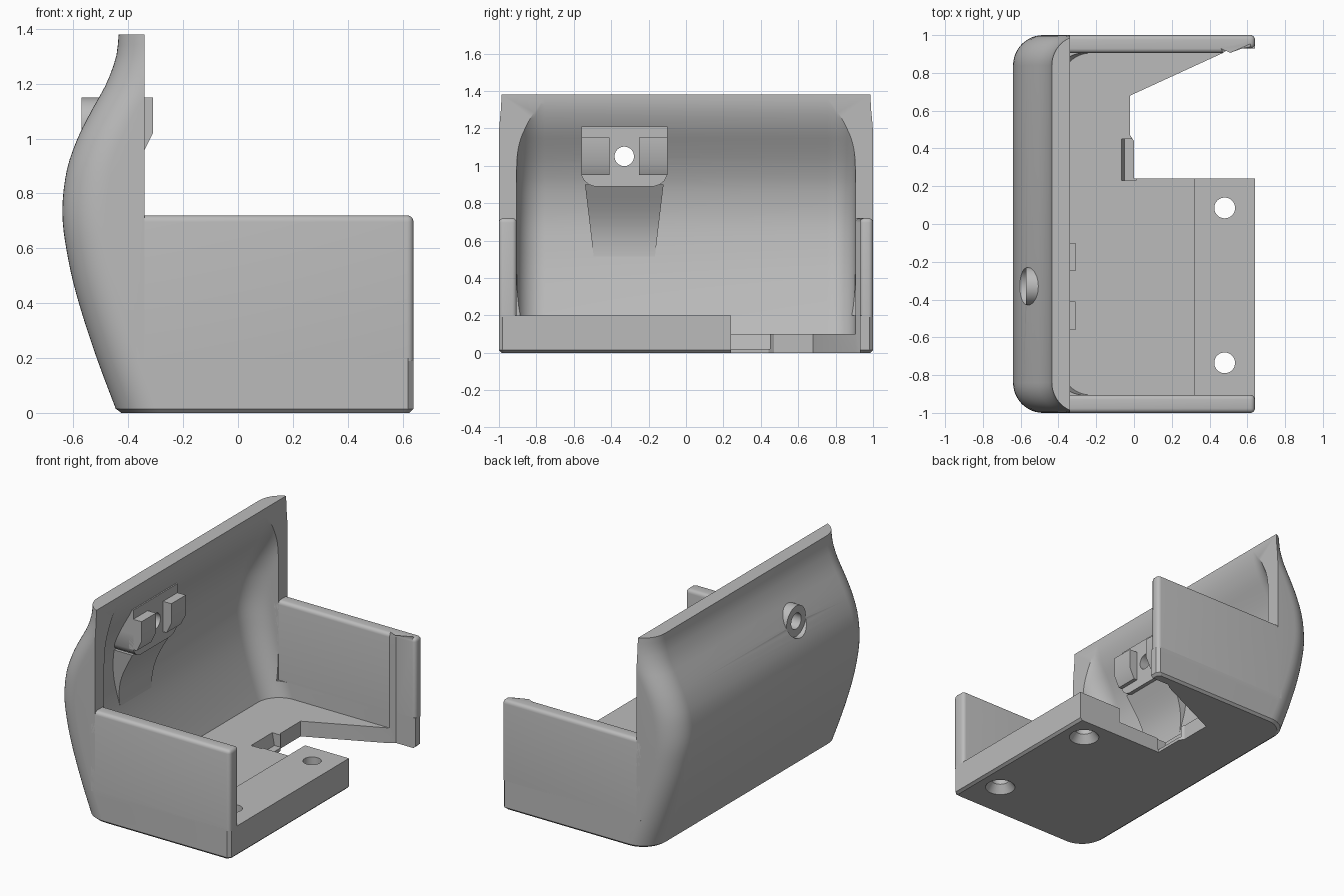
import bpy, bmesh, math
from mathutils import Matrix, Vector

old = bpy.data.objects.get("Cube")
if old:
    bpy.data.objects.remove(old, do_unlink=True)

grey = bpy.data.materials.new("plain grey")
grey.use_nodes = True
grey.diffuse_color = (0.5, 0.5, 0.5, 1)
grey.node_tree.nodes["Principled BSDF"].inputs["Base Color"].default_value = (0.5, 0.5, 0.5, 1)

FRONT, LIP = 0.64, -0.34      # open end, and edge of the curved shell
HALF, INNER = 1.0, 0.905      # outer and inner half widths
HOLE_Y, HOLE_Z = -0.33, 1.05  # rear screw position

# Height and x of the curved outer shell
PROFILE = [(0, -.44), (.2, -.515), (.4, -.58), (.55, -.617), (.72, -.64), (.88, -.625),
           (1, -.585), (1.1, -.535), (1.2, -.48), (1.3, -.444), (1.38, -.435)]


def shell_x(z):
    """Smooth cubic through the profile points."""
    p = PROFILE
    z = min(max(z, p[0][0]), p[-1][0])
    i = max(k for k in range(len(p) - 1) if p[k][0] <= z)

    def slope(k):
        a, b = p[max(k - 1, 0)], p[min(k + 1, len(p) - 1)]
        return (b[1] - a[1]) / (b[0] - a[0])

    h = p[i + 1][0] - p[i][0]
    t = (z - p[i][0]) / h
    return ((2*t**3 - 3*t*t + 1) * p[i][1] + (t**3 - 2*t*t + t) * h * slope(i)
            + (3*t*t - 2*t**3) * p[i + 1][1] + (t**3 - t*t) * h * slope(i + 1))


def add_object(name, bm):
    bmesh.ops.recalc_face_normals(bm, faces=bm.faces)
    mesh = bpy.data.meshes.new(name)
    bm.to_mesh(mesh)
    bm.free()
    mesh.materials.append(grey)
    obj = bpy.data.objects.new(name, mesh)
    bpy.context.collection.objects.link(obj)
    return obj


def loft_mesh(rings):
    bm = bmesh.new()
    rows = [[bm.verts.new(co) for co in ring] for ring in rings]
    n = len(rows[0])
    for a, b in zip(rows, rows[1:]):
        for i in range(n):
            j = (i + 1) % n
            bm.faces.new((a[i], a[j], b[j], b[i]))
    bm.faces.new(rows[0])
    bm.faces.new(rows[-1])
    return bm


def loft(name, rings):
    return add_object(name, loft_mesh(rings))


def upright(points, low, high):
    return [[(x, y, z) for x, y in points] for z in (low, high)]


def sideways(points, y0, y1):
    return [[(x, y, z) for x, z in points] for y in (y0, y1)]


def block(name, x0, x1, y0, y1, z0, z1):
    return loft(name, upright([(x0, y0), (x1, y0), (x1, y1), (x0, y1)], z0, z1))


def cylinder(name, start, end, r1, r2):
    a, b = Vector(start), Vector(end)
    d = b - a
    bm = bmesh.new()
    bmesh.ops.create_cone(bm, cap_ends=True, segments=40, radius1=r1, radius2=r2, depth=d.length,
                          matrix=Matrix.Translation((a + b) / 2) @ d.to_track_quat('Z', 'Y').to_matrix().to_4x4())
    return add_object(name, bm)


def cut(obj, cutters):
    for c in cutters:
        mod = obj.modifiers.new("cut", 'BOOLEAN')
        mod.operation, mod.solver, mod.object = 'DIFFERENCE', 'EXACT', c
    bpy.context.view_layer.update()
    graph = bpy.context.evaluated_depsgraph_get()
    mesh = bpy.data.meshes.new_from_object(obj.evaluated_get(graph))
    obj.modifiers.clear()
    obj.data = mesh


def section(z, back, half, front, radius, corner):
    """Plan outline with two rounded rear corners and trimmed front corners."""
    side = [(front, half - corner), (front - corner, half)]
    for i in range(13):
        a = math.pi / 2 * (1 + i / 12)
        side.append((back + radius + radius * math.cos(a), half - radius + radius * math.sin(a)))
    return [(x, y, z) for x, y in side] + [(x, -y, z) for x, y in reversed(side)]


# Curved shell with the floor
levels = [0.015 + (1.38 - 0.015) * i / 36 for i in range(37)]
rings = [section(0, shell_x(0) + .015, HALF - .015, FRONT - .015, .15, .02)]
rings += [section(z, shell_x(z), HALF, FRONT, .16, .02) for z in levels]
body = loft("curved_shell_and_floor", rings)

inside = [0.1 + 1.3 * i / 36 for i in range(37)]
cavity = loft("cavity_cutter", [section(z, shell_x(z) + .097, INNER, 1, .15, .02) for z in inside])
opening = block("opening_cutter", LIP, 1.2, -1.2, 1.2, .2, 1.6)
cutout = loft("floor_cutout_cutter", upright(
    [(.8, .24), (0, .24), (0, .44), (-.02, .47), (-.02, .68), (.47, INNER), (.5, .93), (.8, .93)], -.1, .3))
notch = loft("notch_cutter", sideways([(-.07, .12), (.01, .12), (.01, .02), (-.05, .02)], .23, .45))
counterbore = cylinder("counterbore_cutter", (-.8, HOLE_Y, HOLE_Z), (-.57, HOLE_Y, HOLE_Z), .1, .1)
rear_hole = cylinder("rear_hole_cutter", (-.9, HOLE_Y, HOLE_Z), (0, HOLE_Y, HOLE_Z), .052, .052)
floor_holes = []
for y in (.085, -.735):
    floor_holes.append(cylinder("floor_hole_cutter", (.48, y, -.1), (.48, y, .4), .055, .055))
    floor_holes.append(cylinder("countersink_cutter", (.48, y, -.01), (.48, y, .06), .1, .05))
cut(body, [cavity, opening, cutout, notch, counterbore, rear_hole] + floor_holes)

# Raised step along the open end of the floor
step = block("floor_step", .32, FRONT, -.92, .24, .09, .2)
cut(step, floor_holes)
parts = [body, step]


# Side walls, rounded along the top and the open end
def side_wall(name, outline):
    bm = loft_mesh(upright(outline, .19, .72))
    edges = [e for e in bm.edges
             if all(v.co.z > .71 for v in e.verts) and any(v.co.x > LIP for v in e.verts)
             or all(v.co.x > FRONT - .01 for v in e.verts) and any(v.co.z > .71 for v in e.verts)]
    bmesh.ops.bevel(bm, geom=edges, offset=.024, segments=4, profile=.5, affect='EDGES')
    return add_object(name, bm)


BACK = -.37
parts.append(side_wall("right_side_wall", [(BACK, -HALF), (FRONT, -HALF), (FRONT, -INNER), (BACK, -INNER)]))
parts.append(side_wall("left_side_wall", [(BACK, HALF), (BACK, INNER), (.47, INNER),
                                          (.5, .93), (FRONT, .93), (FRONT, HALF)]))


# Inner screw mount with a support rib that fades into the shell
def mount_ring(z, front, half):
    back = shell_x(z) + .05
    y0, y1 = HOLE_Y - half, HOLE_Y + half
    return [(back, y0, z), (front, y0, z), (front, y1, z), (back, y1, z)]


rib = []
for i in range(15):
    t = i / 14
    z = .4 + .5 * t
    wall = shell_x(z) + .09
    rib.append(mount_ring(z, wall + t * t * (-.39 - wall), .15 + .06 * t))
parts.append(loft("mount_rib", rib))

plate = loft("mount_plate", [mount_ring(z, -.37, half) for z, half in
                             [(.89, .16), (.9, .19), (.92, .215), (.95, .23), (1.05, .23), (1.21, .23)]])
collar = cylinder("screw_collar", (-.571, HOLE_Y, HOLE_Z), (-.45, HOLE_Y, HOLE_Z), .1, .1)
for obj in (plate, collar):
    cut(obj, [rear_hole])
    parts.append(obj)

for side in (-1, 1):
    y = HOLE_Y + side * .155
    parts.append(loft("mount_tab", sideways(
        [(-.4, .95), (-.345, .95), (-.31, 1.02), (-.31, 1.15), (-.4, 1.15)], y - .075, y + .075)))

# Remove cutters and finish shading
for c in [cavity, opening, cutout, notch, counterbore, rear_hole] + floor_holes:
    bpy.data.objects.remove(c, do_unlink=True)
bpy.ops.object.select_all(action='DESELECT')
for obj in parts:
    obj.select_set(True)
bpy.context.view_layer.objects.active = body
bpy.ops.object.shade_smooth_by_angle(angle=math.radians(30))
